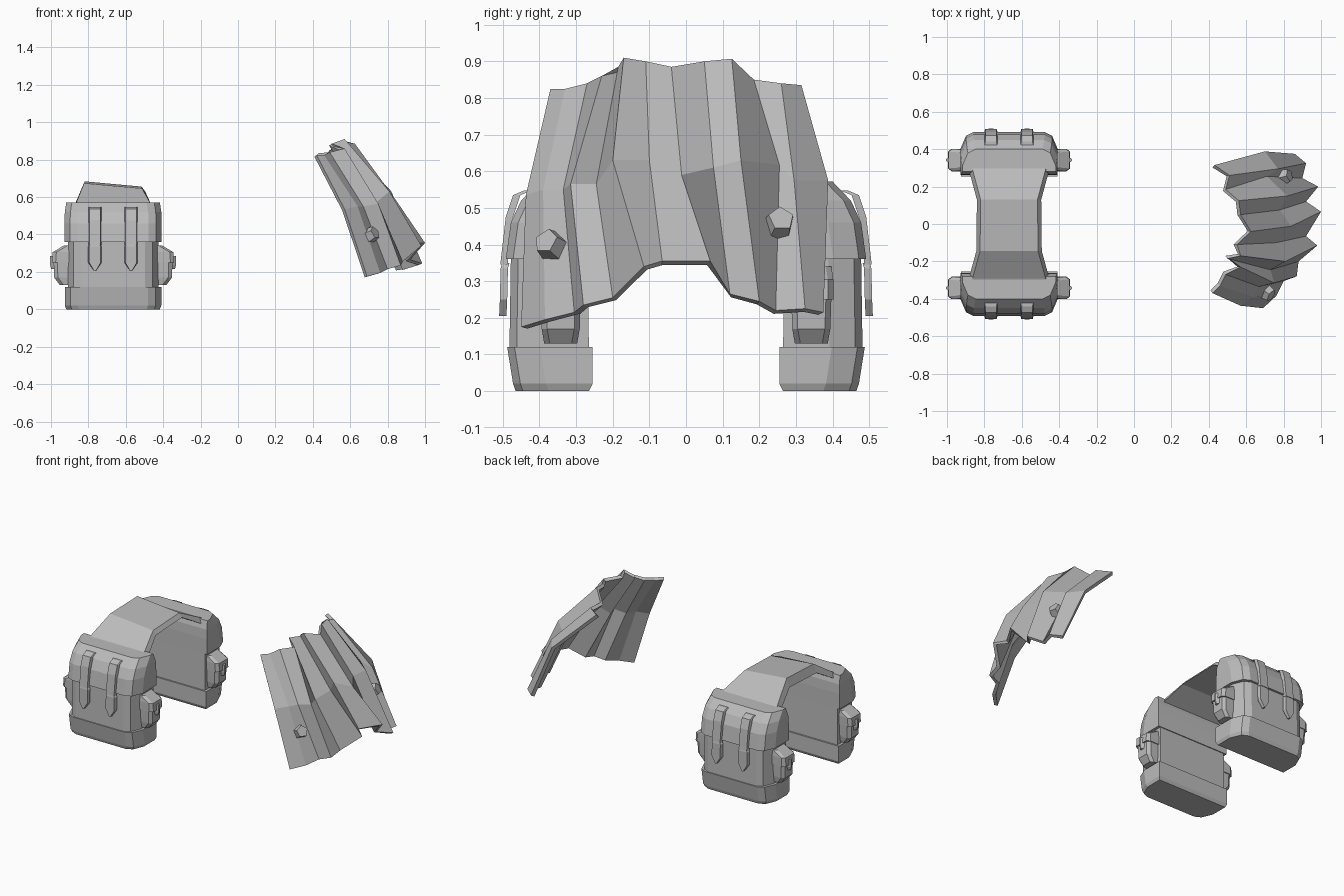
import bpy
from mathutils import Vector

if "Cube" in bpy.data.objects:
    bpy.data.objects.remove(bpy.data.objects["Cube"])

grey = bpy.data.materials.new("plain_grey")
grey.use_nodes = True
grey.diffuse_color = (0.5, 0.5, 0.5, 1)
grey.node_tree.nodes["Principled BSDF"].inputs["Base Color"].default_value = grey.diffuse_color

MID = -0.668  # x centre of the saddlebags


def make(name, verts, faces):
    mesh = bpy.data.meshes.new(name)
    mesh.from_pydata(verts, [], faces)
    mesh.materials.append(grey)
    obj = bpy.data.objects.new(name, mesh)
    bpy.context.collection.objects.link(obj)
    return obj


def loft(name, rings, flip=False):
    """Closed skin over rings that have the same number of points."""
    n = len(rings[0])
    verts = [p for ring in rings for p in ring]
    faces = [list(range(n))[::-1], list(range(len(verts) - n, len(verts)))]
    for r in range(len(rings) - 1):
        for i in range(n):
            j = (i + 1) % n
            faces.append([r * n + i, r * n + j, (r + 1) * n + j, (r + 1) * n + i])
    if flip:
        faces = [f[::-1] for f in faces]
    return make(name, verts, faces)


def bag_shell(name, side, levels):
    """Levels are (z, half width, outer depth, inner depth)."""
    rings = []
    for z, w, out, inn in levels:
        half = [(w, inn), (w, out - 0.09), (w - 0.03, out - 0.02), (w - 0.07, out)]
        outline = half + [(-x, y) for x, y in reversed(half)]
        rings.append([(MID + x, side * y, z) for x, y in outline])
    return loft(name, rings, flip=side < 0)


def bag_pouch(name, side, end, levels):
    """Levels are (z, reach from the bag centre, half depth)."""
    rings = []
    for z, reach, d in levels:
        outline = [(0.22, -d), (reach - 0.02, -d), (reach, 0.015 - d),
                   (reach, d - 0.015), (reach - 0.02, d), (0.22, d)]
        rings.append([(MID + end * x, side * (0.342 + y), z) for x, y in outline])
    return loft(name, rings, flip=side * end < 0)


def strip(name, side, x, path, thick):
    """Band along a path of (depth, z, half width)."""
    rings = []
    for y, z, w in path:
        rings.append([(x - w, side * y, z), (x + w, side * y, z),
                      (x + w * 0.85, side * (y + thick), z),
                      (x - w * 0.85, side * (y + thick), z)])
    return loft(name, rings, flip=side > 0)


for side, where in ((-1, "front"), (1, "back")):
    # Bag base, body and flap
    bag_shell(where + "_bag_base", side, [(0, .25, .465, .265), (.02, .258, .472, .255),
                                          (.12, .258, .488, .255)])
    bag_shell(where + "_bag_body", side, [(.11, .242, .482, .265), (.37, .242, .478, .268)])
    bag_shell(where + "_bag_flap", side, [(.36, .26, .492, .262), (.46, .26, .478, .262),
                                          (.52, .258, .45, .265), (.572, .25, .40, .28)])
    # Flap straps with pointed tabs
    for label, x in (("right", -.765), ("left", -.572)):
        strip(f"{where}_{label}_strap", side, x,
              [(.42, .548, .034), (.452, .535, .034), (.472, .475, .034), (.487, .345, .034)], .02)
        strip(f"{where}_{label}_strap_tab", side, x,
              [(.482, .35, .028), (.486, .335, .036), (.488, .25, .036), (.49, .205, .005)], .02)
    # Pouches on the bag ends
    for label, end in (("right", -1), ("left", 1)):
        tag = f"{where}_{label}_pouch"
        bag_pouch(tag, side, end, [(.13, .285, .045), (.17, .315, .052), (.26, .318, .055)])
        bag_pouch(tag + "_lid", side, end, [(.25, .327, .06), (.305, .323, .06), (.34, .265, .055)])
        bag_pouch(tag + "_clasp", side, end, [(.215, .331, .018), (.235, .336, .02), (.285, .336, .02)])

# Saddle band joining the bags
rings = []
for y, z, w in ((-.36, .54, .225), (-.29, .575, .215), (-.145, .66, .175),
                (.13, .67, .172), (.29, .575, .215), (.36, .54, .225)):
    lean = 0.014 if z > .6 else 0
    rings.append([(MID - w, y, z - .04), (MID - w + .02, y, z + lean),
                  (MID + w - .02, y, z - lean), (MID + w, y, z - .04)])
loft("saddle_band", rings, flip=True)

# Pleated cape: three hems running across the folds
top_hem = [(.42, -.37, .825), (.46, -.33, .825), (.49, -.27, .84), (.57, -.23, .86),
           (.50, -.185, .885), (.57, -.17, .91), (.55, -.11, .90), (.625, -.04, .885),
           (.57, .05, .90), (.56, .125, .907), (.49, .185, .85), (.51, .26, .84), (.43, .315, .835)]
middle_fold = [(.57, -.437, .535), (.64, -.39, .55), (.67, -.335, .55), (.75, -.315, .565),
               (.73, -.245, .565), (.81, -.20, .63), (.76, -.10, .63), (.84, -.012, .59),
               (.78, .075, .61), (.82, .15, .63), (.71, .255, .617), (.77, .295, .575), (.70, .388, .575)]
bottom_hem = [(.69, -.45, .175), (.76, -.385, .195), (.80, -.305, .215), (.87, -.28, .235),
              (.88, -.20, .255), (.98, -.115, .34), (.92, -.065, .355), (1, .066, .355),
              (.92, .12, .265), (.985, .20, .245), (.90, .245, .22), (.92, .325, .225), (.86, .375, .215)]
n = len(top_hem)
cape = make("pleated_cape", top_hem + middle_fold + bottom_hem,
            [[r * n + i, (r + 1) * n + i, (r + 1) * n + i + 1, r * n + i + 1]
             for r in range(2) for i in range(n - 1)])
solid = cape.modifiers.new("thickness", "SOLIDIFY")
solid.thickness = 0.022
solid.offset = -1

# Five-sided studs on the cape
for name, spot, facing in (("front_stud", (.715, -.37, .40), (.75, -.5, .4)),
                           ("back_stud", (.81, .255, .46), (.85, .2, .45))):
    bpy.ops.mesh.primitive_cone_add(vertices=5, radius1=.045, radius2=.036, depth=.05, location=spot)
    stud = bpy.context.object
    stud.name = name
    stud.rotation_euler = Vector(facing).to_track_quat("Z", "Y").to_euler()
    stud.data.materials.append(grey)
